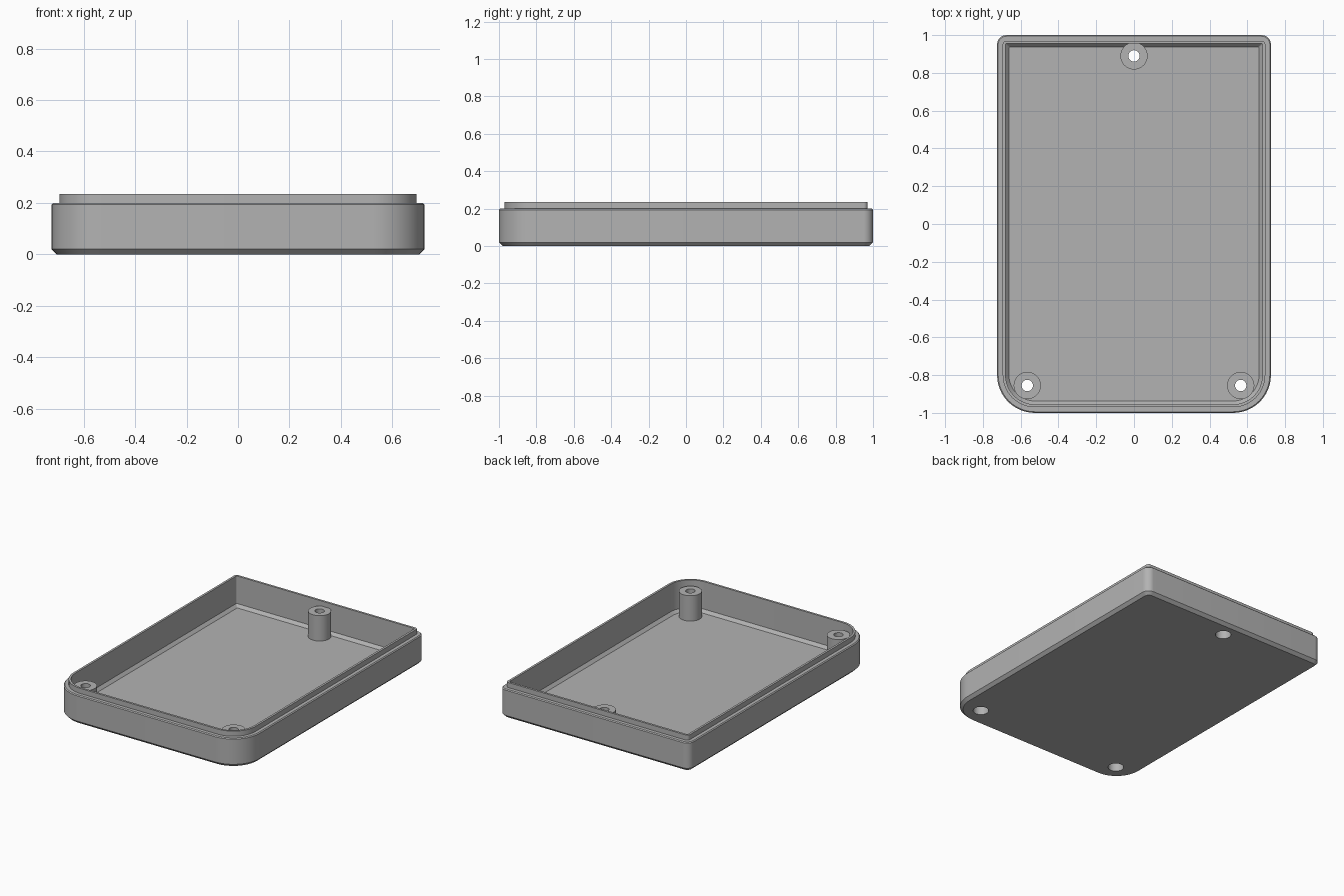
import bpy, bmesh, math

if "Cube" in bpy.data.objects:
    bpy.data.objects.remove(bpy.data.objects["Cube"], do_unlink=True)

HALF_X, HALF_Y = 0.725, 1.0
FRONT_R, BACK_R = 0.2, 0.05
FLOOR, BOSS_TOP = 0.025, 0.2
BORE, HOLE, BOSS_R = 0.05, 0.03, 0.072
BOSSES = {"back_boss": (0, 0.89), "left_front_boss": (0.565, -0.855),
          "right_front_boss": (-0.565, -0.855)}

grey = bpy.data.materials.new("plain grey")
grey.use_nodes = True
colour = (0.45, 0.45, 0.45, 1)
grey.diffuse_color = colour
grey.node_tree.nodes["Principled BSDF"].inputs["Base Color"].default_value = colour


def make_object(name, bm):
    bmesh.ops.recalc_face_normals(bm, faces=bm.faces)
    mesh = bpy.data.meshes.new(name)
    bm.to_mesh(mesh)
    bm.free()
    mesh.materials.append(grey)
    obj = bpy.data.objects.new(name, mesh)
    bpy.context.collection.objects.link(obj)
    return obj


def select_only(obj):
    bpy.ops.object.select_all(action="DESELECT")
    obj.select_set(True)
    bpy.context.view_layer.objects.active = obj


def smooth(obj):
    select_only(obj)
    bpy.ops.object.shade_smooth_by_angle(angle=math.radians(25))


def bridge(bm, a, b):
    for i in range(len(a)):
        j = (i + 1) % len(a)
        bm.faces.new((a[i], a[j], b[j], b[i]))


def outline(inset, steps=12):
    """Rounded plan outline: wide front corners, tight back corners."""
    pts = []
    for k, (sx, sy) in enumerate(((1, 1), (-1, 1), (-1, -1), (1, -1))):
        r = max((BACK_R if sy > 0 else FRONT_R) - inset, 0.006)
        cx, cy = sx * (HALF_X - inset - r), sy * (HALF_Y - inset - r)
        for s in range(steps + 1):
            a = (k + s / steps) * math.pi / 2
            pts.append((cx + r * math.cos(a), cy + r * math.sin(a)))
    return pts


# Tray shell: one wall section (inset, height) swept around the outline
section = [(0.02, 0), (0, 0.02), (0, 0.194), (0.006, 0.2), (0.03, 0.2),
           (0.03, 0.235), (0.045, 0.235), (0.045, 0.045), (0.063, FLOOR)]
bm = bmesh.new()
rings = [[bm.verts.new((x, y, z)) for x, y in outline(inset)] for inset, z in section]
for a, b in zip(rings, rings[1:]):
    bridge(bm, a, b)
bm.faces.new(rings[0])
bm.faces.new(rings[-1])
shell = make_object("tray_shell", bm)


# Screw recesses cut through the floor
def cut_recess(x, y):
    bpy.ops.mesh.primitive_cylinder_add(vertices=40, radius=BORE, depth=0.1,
                                        location=(x, y, 0))
    cutter = bpy.context.object
    cutter.hide_render = True
    mod = shell.modifiers.new("recess", "BOOLEAN")
    mod.operation, mod.solver, mod.object = "DIFFERENCE", "EXACT", cutter
    select_only(shell)
    bpy.ops.object.modifier_apply(modifier=mod.name)
    bpy.data.objects.remove(cutter, do_unlink=True)


# Hollow screw bosses: turned profile of (radius, height)
def make_boss(name, x, y, sides=40):
    profile = [(BORE, FLOOR), (BOSS_R, FLOOR - 0.003), (BOSS_R, BOSS_TOP),
               (HOLE, BOSS_TOP), (HOLE, 0.15), (BORE, 0.15)]
    bm = bmesh.new()
    rings = [[bm.verts.new((x + r * math.cos(t), y + r * math.sin(t), z))
              for t in (math.tau * i / sides for i in range(sides))]
             for r, z in profile]
    for a, b in zip(rings, rings[1:] + rings[:1]):
        bridge(bm, a, b)
    smooth(make_object(name, bm))


for name, (x, y) in BOSSES.items():
    cut_recess(x, y)
    make_boss(name, x, y)
smooth(shell)
